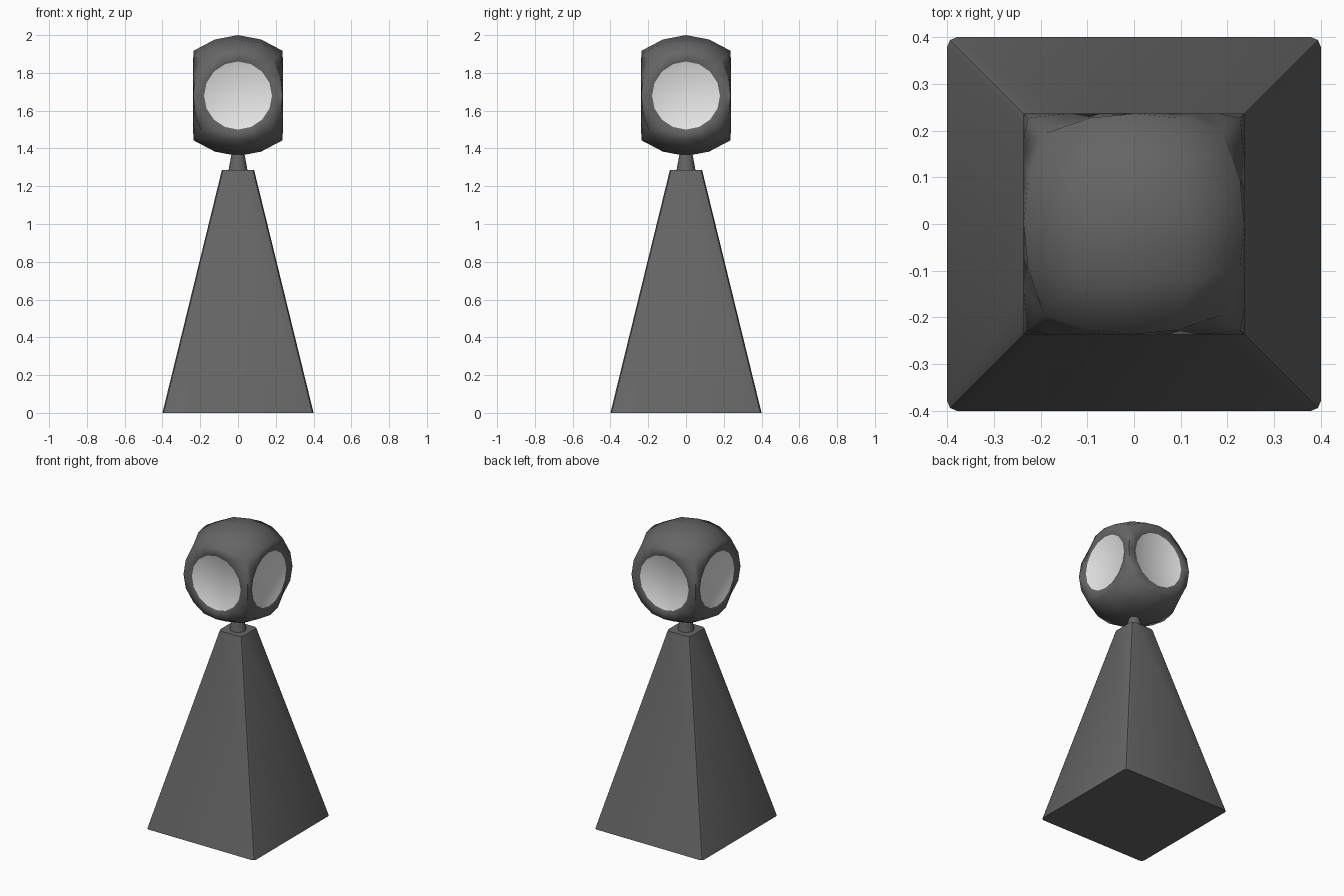
import bpy, bmesh, math
from mathutils import Vector

if "Cube" in bpy.data.objects:
    bpy.data.objects.remove(bpy.data.objects["Cube"])


def material(name, v):
    m = bpy.data.materials.new(name)
    m.diffuse_color = (v, v, v, 1)
    m.use_nodes = True
    m.node_tree.nodes["Principled BSDF"].inputs["Base Color"].default_value = m.diffuse_color
    return m


DARK = material("dark grey", 0.13)
LIGHT = material("lamp white", 0.8)


def finish(name, bm, mats, angle):
    bmesh.ops.recalc_face_normals(bm, faces=bm.faces)
    me = bpy.data.meshes.new(name)
    bm.to_mesh(me)
    bm.free()
    for m in mats:
        me.materials.append(m)
    ob = bpy.data.objects.new(name, me)
    bpy.context.collection.objects.link(ob)
    bpy.ops.object.select_all(action='DESELECT')
    ob.select_set(True)
    bpy.context.view_layer.objects.active = ob
    bpy.ops.object.shade_smooth_by_angle(angle=math.radians(angle))
    return ob


# Tapered square pedestal with softened corner edges
bm = bmesh.new()
bmesh.ops.create_cube(bm, size=2)
for v in bm.verts:
    h = 0.4 if v.co.z < 0 else 0.085
    v.co = (v.co.x * h, v.co.y * h, 0 if v.co.z < 0 else 1.287)
slanted = [e for e in bm.edges if abs(e.verts[0].co.z - e.verts[1].co.z) > 0.5]
bmesh.ops.bevel(bm, geom=slanted, offset=0.02, segments=2, profile=0.5, affect='EDGES')
finish("pedestal", bm, [DARK], 30)

# Short round neck
bm = bmesh.new()
bmesh.ops.create_cone(bm, cap_ends=True, segments=16, radius1=0.052, radius2=0.03, depth=0.12)
bmesh.ops.translate(bm, verts=bm.verts, vec=(0, 0, 1.335))
finish("neck", bm, [DARK], 40)

# Rounded-cube globe: a gridded cube pushed out to a slightly squared sphere
CZ, FLAT = 1.68, 0.237
bm = bmesh.new()
bmesh.ops.create_cube(bm, size=2)
bmesh.ops.subdivide_edges(bm, edges=bm.edges[:], cuts=3, use_grid_fill=True)
for v in bm.verts:
    d = Vector([math.tan(c * math.pi / 4) for c in v.co]).normalized()
    bulge = min(1.0, (1 - max(abs(c) for c in d)) / 0.29)
    v.co = d * (0.32 + 0.0145 * bulge ** 2)

# Replace the four side patches with a rim, a small step and a lamp disc
sides = [Vector(n) for n in ((1, 0, 0), (-1, 0, 0), (0, 1, 0), (0, -1, 0))]
for n in sides:
    t = Vector((-n.y, n.x, 0))

    def facing(f):
        c = f.calc_center_median()
        return c.dot(n) > max(abs(c.dot(t)), abs(c.z)) + 1e-4

    patch = [f for f in bm.faces if len(f.verts) == 4 and f.calc_area() > 0
             and f.material_index == 0 and facing(f)]
    inside = set(patch)
    border = {v for f in patch for e in f.edges
              if any(g not in inside for g in e.link_faces) for v in e.verts}
    border = sorted(border, key=lambda v: math.atan2(v.co.z, v.co.dot(t)))
    bmesh.ops.delete(bm, geom=patch, context='FACES')
    loops = [border]
    for r, depth in ((0.194, FLAT), (0.18, FLAT - 0.008)):
        ring = []
        for b in border:
            a = math.atan2(b.co.z, b.co.dot(t))
            ring.append(bm.verts.new(n * depth + t * r * math.cos(a)
                                     + Vector((0, 0, r * math.sin(a)))))
        loops.append(ring)
    k = len(border)
    for p, q in zip(loops, loops[1:]):
        for i in range(k):
            j = (i + 1) % k
            bm.faces.new((p[i], p[j], q[j], q[i]))
    lamp = bm.faces.new(loops[-1])
    lamp.material_index = 1
loose = [v for v in bm.verts if not v.link_faces]
bmesh.ops.delete(bm, geom=loose, context='VERTS')
bmesh.ops.translate(bm, verts=bm.verts, vec=(0, 0, CZ))
finish("lamp_globe", bm, [DARK, LIGHT], 60)
